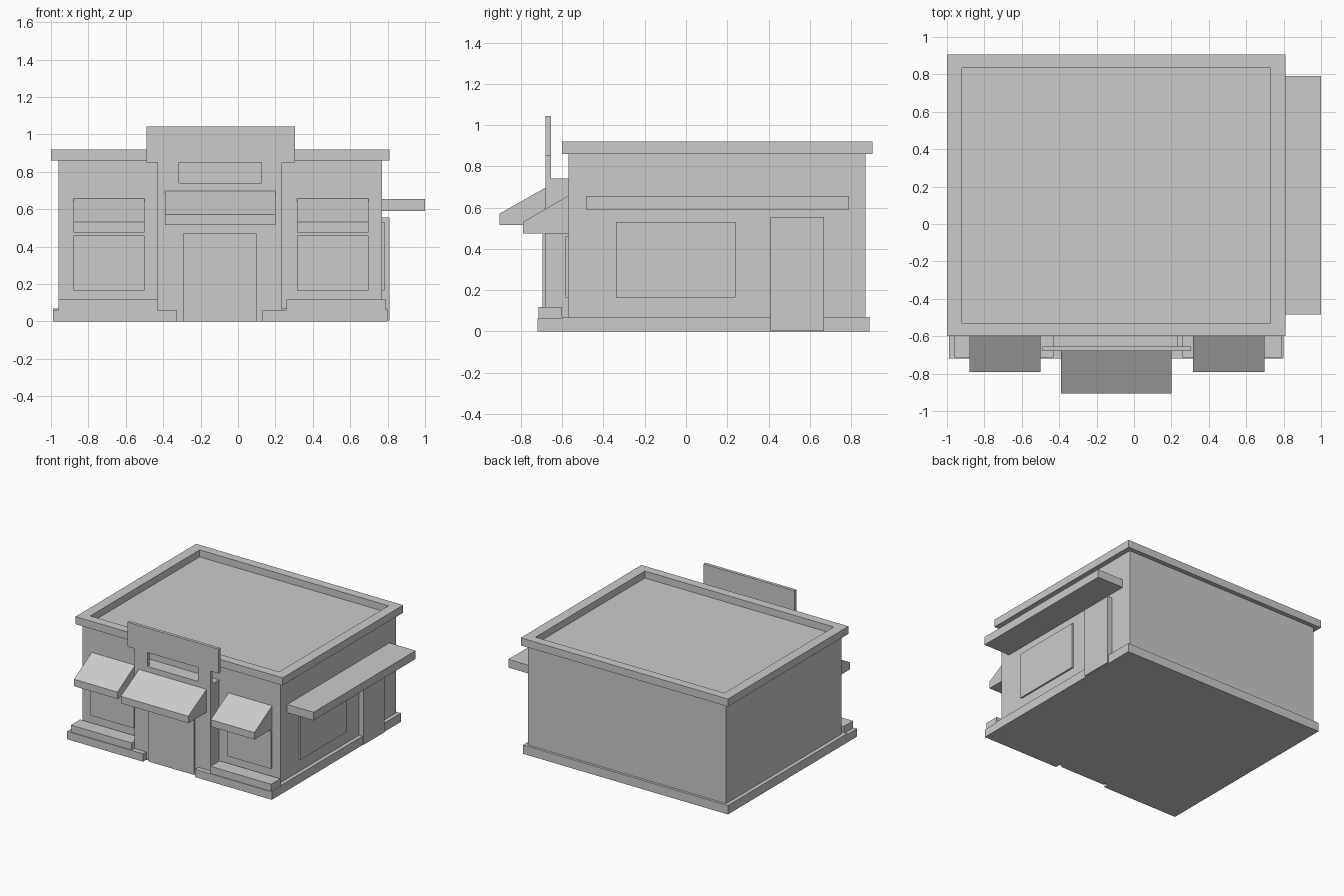
import bpy, bmesh
from mathutils import Vector

if "Cube" in bpy.data.objects:
    bpy.data.objects.remove(bpy.data.objects["Cube"])

# maps (u, v, depth) of a profile to world space, by extrusion axis
AXES = {
    'X': lambda u, v, d: Vector((d, u, v)),
    'Y': lambda u, v, d: Vector((u, d, v)),
    'Z': lambda u, v, d: Vector((u, v, d)),
}


def prism(name, axis, loops, d0, d1):
    """Extrude an outline (first loop) with optional holes from d0 to d1."""
    place = AXES[axis]
    bm = bmesh.new()
    edges = []
    for loop in loops:
        vs = [bm.verts.new(place(u, v, d0)) for u, v in loop]
        edges += [bm.edges.new((vs[i - 1], vs[i])) for i in range(len(vs))]
    if len(loops) == 1:
        bm.faces.new(vs)
    else:
        bmesh.ops.triangle_fill(bm, edges=edges, use_beauty=True)
    out = bmesh.ops.extrude_face_region(bm, geom=bm.faces[:], use_keep_orig=True)
    moved = [g for g in out['geom'] if isinstance(g, bmesh.types.BMVert)]
    bmesh.ops.translate(bm, verts=moved, vec=place(0, 0, d1 - d0))
    bmesh.ops.recalc_face_normals(bm, faces=bm.faces[:])
    mesh = bpy.data.meshes.new(name)
    bm.to_mesh(mesh)
    bm.free()
    ob = bpy.data.objects.new(name, mesh)
    bpy.context.collection.objects.link(ob)
    return ob


def rect(u0, u1, v0, v1):
    return [(u0, v0), (u1, v0), (u1, v1), (u0, v1)]


def box(name, x0, x1, y0, y1, z0, z1):
    return prism(name, 'Z', [rect(x0, x1, y0, y1)], z0, z1)


def awning(name, x0, x1, front, back, z0, lip, top):
    prism(name, 'X', [[(back, z0), (front, z0), (front, lip), (back, top)]], x0, x1)


# main building
box("walls", -0.96, 0.77, -0.57, 0.87, 0.0, 0.865)
box("plinth", -0.99, 0.80, -0.60, 0.89, 0.0, 0.07)
prism("roof_parapet", 'Z',
      [rect(-1.0, 0.81, -0.60, 0.905), rect(-0.92, 0.73, -0.53, 0.835)], 0.86, 0.92)

# entrance block, with a sign wall that has a slot through it
box("entrance_block", -0.43, 0.235, -0.655, -0.56, 0.0, 0.74)
prism("sign_wall", 'Y',
      [[(-0.43, 0), (0.235, 0), (0.235, 0.85), (0.305, 0.85),
        (0.305, 1.043), (-0.49, 1.043), (-0.49, 0.85), (-0.43, 0.85)],
       rect(-0.315, 0.125, 0.74, 0.85)], -0.68, -0.655)
box("front_door", -0.295, 0.10, -0.695, -0.67, 0.0, 0.47)
awning("entrance_awning", -0.39, 0.20, -0.905, -0.68, 0.515, 0.57, 0.697)

# window bays on both sides of the entrance
for side, x0, x1 in (("left", -0.88, -0.50), ("right", 0.315, 0.697)):
    box(side + "_window", x0, x1, -0.585, -0.56, 0.165, 0.46)
    awning(side + "_awning", x0, x1, -0.79, -0.57, 0.475, 0.53, 0.658)

# stepped planters along the front
box("left_lower_step", -0.99, -0.325, -0.72, -0.59, 0.0, 0.062)
box("right_lower_step", 0.13, 0.80, -0.72, -0.59, 0.0, 0.062)
box("left_upper_step", -0.96, -0.43, -0.715, -0.60, 0.055, 0.118)
box("right_upper_step", 0.26, 0.79, -0.715, -0.60, 0.055, 0.118)

# right side canopy, window and door
box("side_canopy", 0.76, 1.0, -0.485, 0.79, 0.59, 0.655)
box("side_window", 0.76, 0.783, -0.34, 0.24, 0.165, 0.53)
box("side_door", 0.76, 0.81, 0.41, 0.67, 0.005, 0.555)
